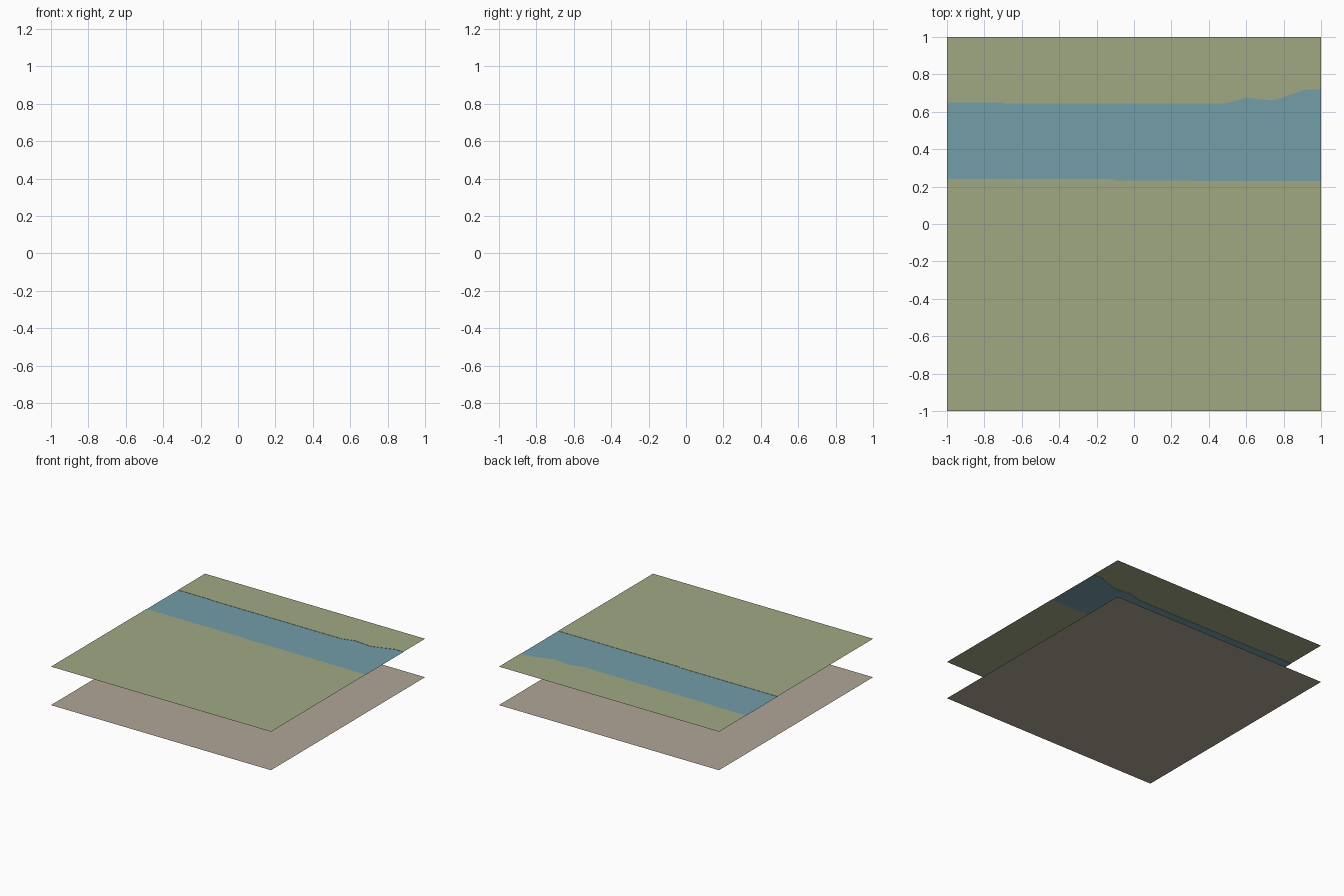
import bpy
import bmesh

cube = bpy.data.objects.get("Cube")
if cube:
    bpy.data.objects.remove(cube, do_unlink=True)

LAND_Z, WATER_Z = 0.316, 0.314


def srgb(r, g, b):
    return tuple((c / 255 / 12.92) if c < 11 else ((c / 255 + 0.055) / 1.055) ** 2.4
                 for c in (r, g, b)) + (1.0,)


def material(name, color):
    m = bpy.data.materials.new(name)
    m.use_nodes = True
    m.diffuse_color = color
    m.node_tree.nodes["Principled BSDF"].inputs["Base Color"].default_value = color
    return m


def sheet(name, south, north, z, mat, bank=None):
    """Flat sheet between two edge lines, with an optional low bank wall down to the water."""
    bm = bmesh.new()
    outline = [bm.verts.new((x, y, z)) for x, y in south + north[::-1]]
    bm.faces.new(outline)
    if bank:
        top = [bm.verts.new((x, y, z)) for x, y in bank]
        low = [bm.verts.new((x, y, WATER_Z)) for x, y in bank]
        for i in range(len(bank) - 1):
            bm.faces.new((top[i], low[i], low[i + 1], top[i + 1]))
        bmesh.ops.remove_doubles(bm, verts=bm.verts[:], dist=0.0001)
    me = bpy.data.meshes.new(name)
    bm.to_mesh(me)
    bm.free()
    me.materials.append(mat)
    ob = bpy.data.objects.new(name, me)
    bpy.context.collection.objects.link(ob)
    return ob


green = material("grass green", srgb(160, 169, 131))
blue = material("river blue", srgb(115, 157, 168))
tan = material("bedrock tan", srgb(176, 166, 150))

# Edge lines running from -x to +x
front_edge = [(-1, -1), (1, -1)]
back_edge = [(-1, 1), (1, 1)]
south_bank = [(-1, 0.24), (-0.12, 0.24), (-0.1, 0.232), (1, 0.23)]
north_bank = [(-1, 0.65), (-0.71, 0.65), (-0.7, 0.645), (0.49, 0.645), (0.6, 0.675),
              (0.66, 0.668), (0.74, 0.66), (0.82, 0.685), (0.92, 0.72), (1, 0.72)]

# Upper surface: two land sheets with the river between them
sheet("south_land", front_edge, south_bank, LAND_Z, green, south_bank)
sheet("north_land", north_bank, back_edge, LAND_Z, green, north_bank)
sheet("river", south_bank, north_bank, WATER_Z, blue)

# Lower surface
sheet("bedrock_base", front_edge, back_edge, 0.0, tan)
